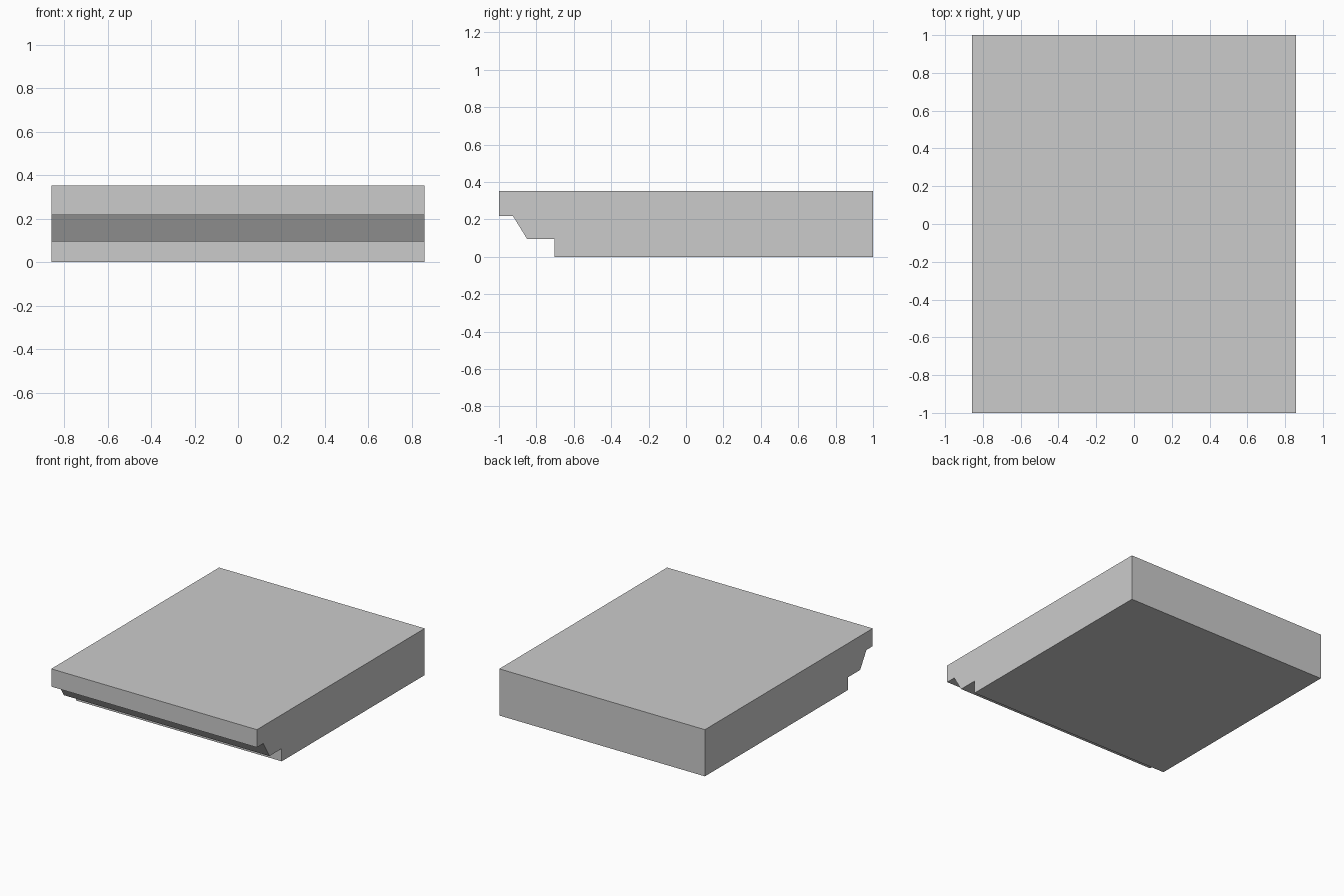
import bpy, bmesh

if "Cube" in bpy.data.objects:
    bpy.data.objects.remove(bpy.data.objects["Cube"])

HALF_WIDTH = 0.858

# Side profile (y, z): flat slab with a stepped, moulded front underside
PROFILE = [(-1.0, 0.352), (-1.0, 0.218), (-0.925, 0.218), (-0.85, 0.096),
           (-0.704, 0.096), (-0.704, 0.0), (1.0, 0.0), (1.0, 0.352)]


def extrude_profile(name, profile, half_width):
    bm = bmesh.new()
    face = bm.faces.new([bm.verts.new((-half_width, y, z)) for y, z in profile])
    result = bmesh.ops.extrude_face_region(bm, geom=[face])
    verts = [g for g in result["geom"] if isinstance(g, bmesh.types.BMVert)]
    bmesh.ops.translate(bm, verts=verts, vec=(2 * half_width, 0, 0))
    # Close the starting end if the extrusion consumed it
    if any(e.is_boundary for e in bm.edges):
        bmesh.ops.holes_fill(bm, edges=[e for e in bm.edges if e.is_boundary])
    bmesh.ops.recalc_face_normals(bm, faces=bm.faces)
    mesh = bpy.data.meshes.new(name)
    bm.to_mesh(mesh)
    bm.free()
    obj = bpy.data.objects.new(name, mesh)
    bpy.context.collection.objects.link(obj)
    return obj


# Ledge slab
extrude_profile("ledge_slab", PROFILE, HALF_WIDTH)
